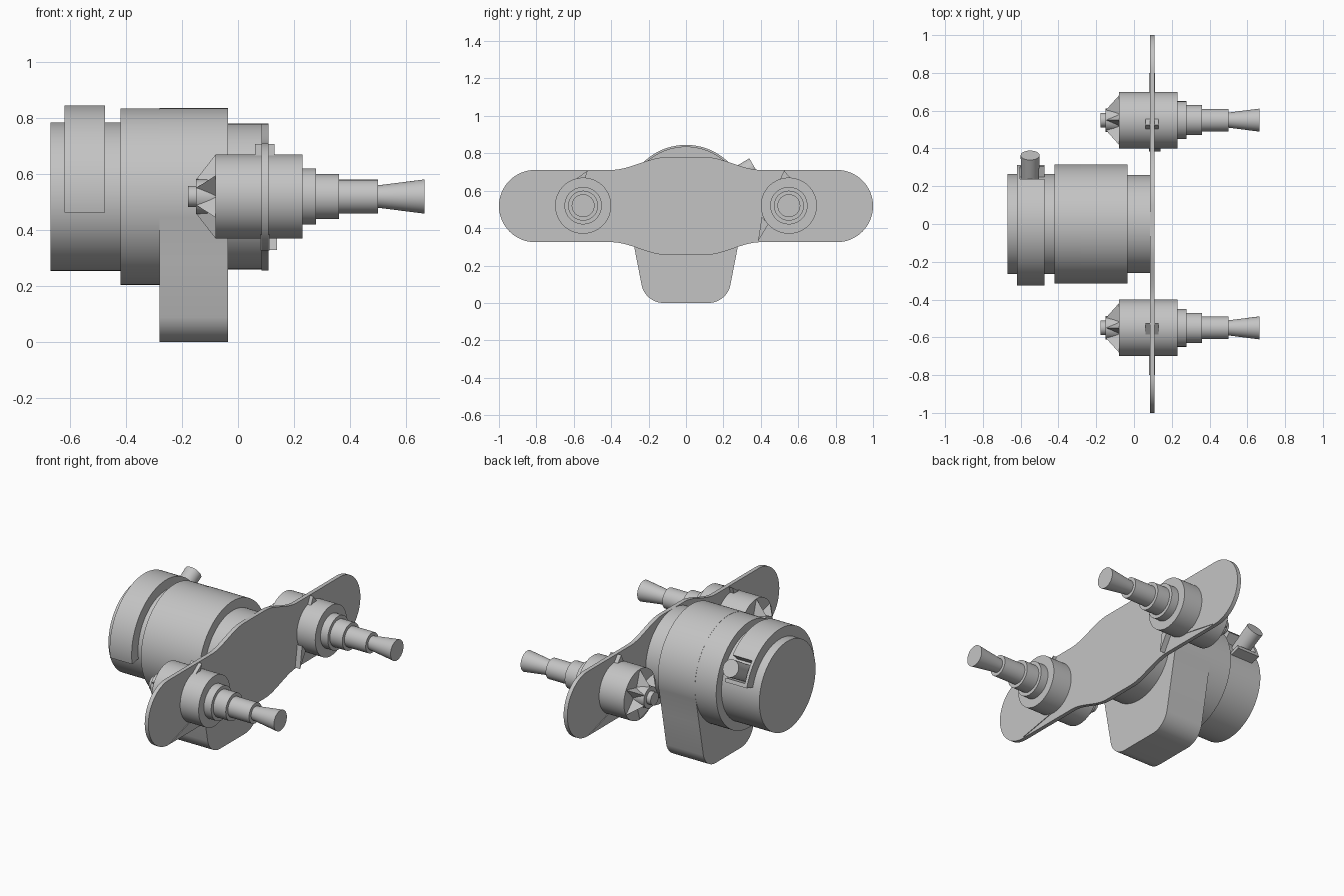
import bpy, bmesh, math
from math import sin, cos, radians, pi
from mathutils import Matrix, Vector

old = bpy.data.objects.get("Cube")
if old:
    bpy.data.objects.remove(old, do_unlink=True)

grey = bpy.data.materials.new("plain grey")
grey.use_nodes = True
GREY = (0.55, 0.55, 0.55, 1)
grey.diffuse_color = GREY
grey.node_tree.nodes["Principled BSDF"].inputs["Base Color"].default_value = GREY

AXIS_Z = 0.52
parts = []


def finish(name, bm):
    bmesh.ops.recalc_face_normals(bm, faces=bm.faces)
    mesh = bpy.data.meshes.new(name)
    bm.to_mesh(mesh)
    bm.free()
    mesh.materials.append(grey)
    obj = bpy.data.objects.new(name, mesh)
    bpy.context.collection.objects.link(obj)
    parts.append(obj)
    return obj


def turned(name, profile, y=0, z=AXIS_Z, sides=64):
    """Solid turned about an axis along x, from (x, radius) pairs."""
    bm = bmesh.new()
    rings = [[bm.verts.new((x, y + r * cos(2 * pi * i / sides), z + r * sin(2 * pi * i / sides)))
              for i in range(sides)] for x, r in profile]
    for a, b in zip(rings, rings[1:]):
        for i in range(sides):
            j = (i + 1) % sides
            bm.faces.new((a[i], a[j], b[j], b[i]))
    bm.faces.new(rings[0])
    bm.faces.new(rings[-1])
    return finish(name, bm)


def slab(name, outline, x0, x1):
    """Outline in (y, z), extruded along x."""
    bm = bmesh.new()
    face = bm.faces.new([bm.verts.new((x0, y, z)) for y, z in outline])
    out = bmesh.ops.extrude_face_region(bm, geom=[face])
    moved = [v for v in out["geom"] if isinstance(v, bmesh.types.BMVert)]
    bmesh.ops.translate(bm, verts=moved, vec=(x1 - x0, 0, 0))
    return finish(name, bm)


def arc(r, start, end, steps, y=0, z=AXIS_Z):
    angles = [radians(start + (end - start) * i / steps) for i in range(steps + 1)]
    return [(y + r * cos(a), z + r * sin(a)) for a in angles]


def band(name, start, end, x0, x1, steps):
    slab(name, arc(0.325, start, end, steps) + arc(0.255, end, start, steps), x0, x1)


def mirrored(half):
    return half + [(-y, z) for y, z in reversed(half)]


# Stepped main drum and neck
turned("main_drum", [(-0.67, 0.265), (-0.42, 0.265), (-0.42, 0.315),
                     (-0.035, 0.315), (-0.035, 0.26), (0.09, 0.26)], sides=96)

# Hanging lobe: drum arc on top, rounded taper below
corner = arc(0.12, -15, -90, 10, 0.12, 0.12)
corner = [(y, z) for y, z in corner]
lobe_half = arc(0.316, 90, -17, 32) + [(0.275, 0.29)] + corner
slab("hanging_lobe", mirrored(lobe_half[1:]) + [(0, AXIS_Z + 0.316)], -0.28, -0.035)

# Clamp band with a notch round the port
band("clamp_band", 43, 190, -0.62, -0.475, 48)
band("clamp_notch_side", 18, 43, -0.62, -0.603, 8)
band("clamp_notch_end", 16, 20, -0.62, -0.475, 2)

# Angled port on the drum
bm = bmesh.new()
bmesh.ops.create_cone(bm, cap_ends=True, segments=32, radius1=0.046, radius2=0.05, depth=0.2)
aim = Vector((0, cos(radians(30)), sin(radians(30))))
place = Matrix.Translation(Vector((-0.55, 0, AXIS_Z)) + aim * 0.32)
bm.transform(place @ aim.to_track_quat('Z', 'Y').to_matrix().to_4x4())
finish("port", bm)


# Cross plate: round-ended arms swelling smoothly at the centre
def swell(y):
    t = min(max((y - 0.1) / 0.3, 0), 1)
    return 0.262 - 0.069 * t * t * (3 - 2 * t)


top_half = [(y, AXIS_Z - 0.002 + swell(y)) for y in [0.4 * i / 20 for i in range(21)]]
end = arc(0.193, 90, -90, 32, 0.807, AXIS_Z - 0.002)
low_half = [(y, 2 * (AXIS_Z - 0.002) - z) for y, z in reversed(top_half)]
plate_half = top_half + end + low_half
slab("cross_plate", plate_half + [(-y, z) for y, z in plate_half[-2:0:-1]], 0.084, 0.108)

# Two thruster units on the arms
for side, label in ((1, "back"), (-1, "front")):
    cy = side * 0.55
    turned(label + "_unit_barrel", [(-0.08, 0.15), (0.23, 0.15), (0.23, 0.1), (0.278, 0.1),
                                    (0.278, 0.08), (0.36, 0.08), (0.36, 0.06), (0.5, 0.06),
                                    (0.5, 0.04), (0.665, 0.061)], cy)
    turned(label + "_unit_hub", [(-0.178, 0.038), (-0.15, 0.038), (-0.15, 0.062),
                                 (-0.07, 0.062)], cy, sides=32)

    # Star of sloping ridges between hub and barrel rim
    bm = bmesh.new()
    ridges = 6
    for i in range(ridges):
        def point(x, r, turn):
            a = 2 * pi * (i + turn) / ridges + pi / 2
            return bm.verts.new((x, cy + r * cos(a), AXIS_Z + r * sin(a)))
        hub = point(-0.15, 0.06, 0)
        rim = point(-0.08, 0.15, 0)
        left, right = point(-0.079, 0.06, -0.5), point(-0.079, 0.06, 0.5)
        for tri in ((hub, rim, left), (hub, right, rim), (left, rim, right), (hub, left, right)):
            bm.faces.new(tri)
    finish(label + "_unit_star", bm)

    # Small gussets joining barrel and plate
    slab(label + "_top_gusset", [(side * 0.55 - 0.05, 0.655), (side * 0.525, 0.708),
                                 (side * 0.55 + 0.01, 0.665)], 0.06, 0.13)
    slab(label + "_low_gusset", [(side * 0.55, 0.375), (side * 0.8, 0.328),
                                 (side * 0.6, 0.39)], 0.08, 0.112)
slab("inner_gusset", [(0.385, 0.33), (0.405, 0.46), (0.44, 0.42)], 0.08, 0.14)

bpy.ops.object.select_all(action='DESELECT')
for obj in parts:
    obj.select_set(True)
bpy.context.view_layer.objects.active = parts[0]
bpy.ops.object.shade_smooth_by_angle(angle=radians(30))
